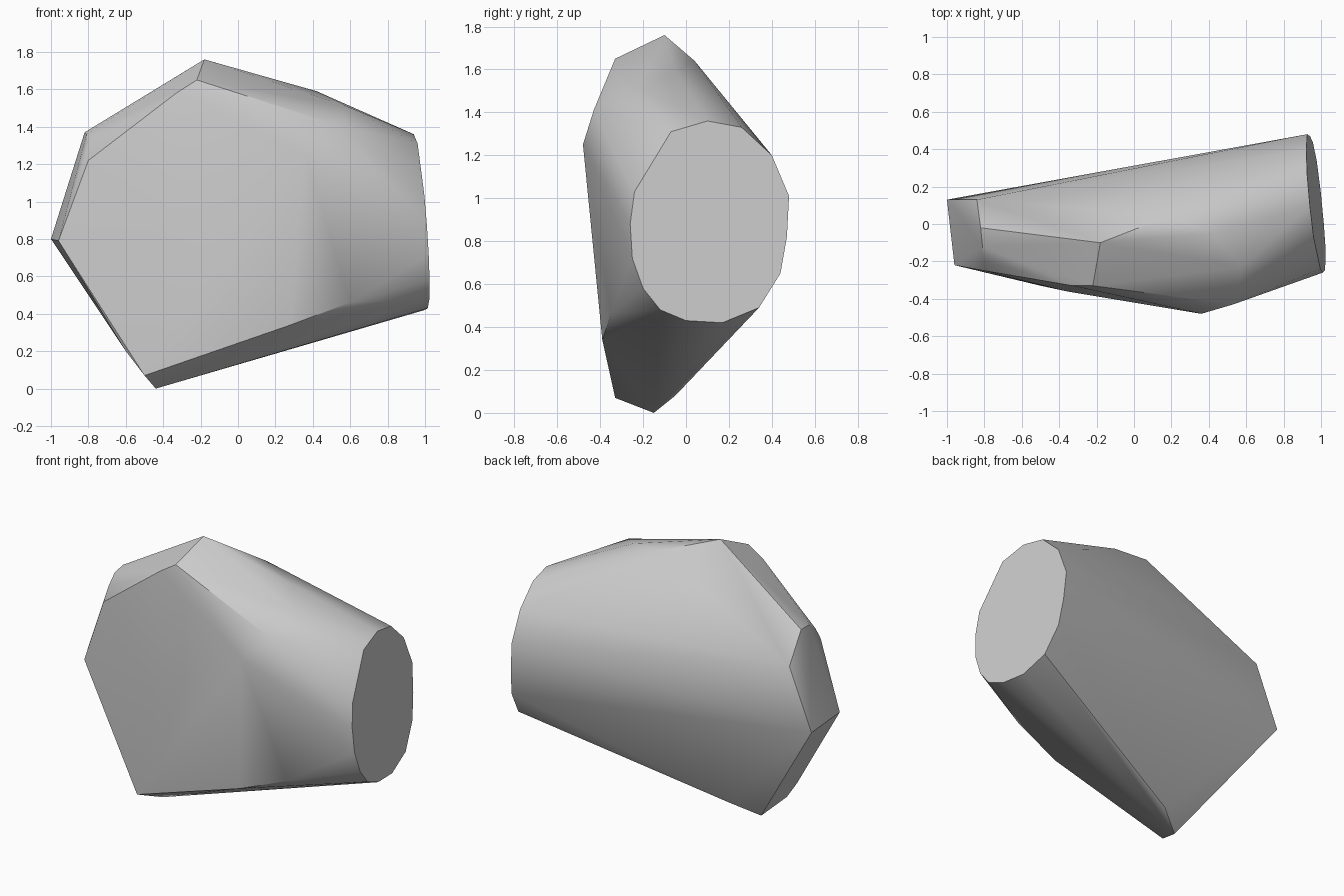
import bpy
import bmesh
import math

default_cube = bpy.data.objects.get("Cube")
if default_cube:
    bpy.data.objects.remove(default_cube, do_unlink=True)


def make_material(name, colour):
    material = bpy.data.materials.new(name)
    material.use_nodes = True
    material.diffuse_color = colour
    shader = next(n for n in material.node_tree.nodes if n.type == "BSDF_PRINCIPLED")
    shader.inputs["Base Color"].default_value = colour
    return material


def cap_point(y, z):
    """Place a rim point on the slightly leaning plane of the flat end."""
    return (1.045 - 0.1 * y - 0.07 * z, y, z)


def hull_object(name, points, material):
    """Wrap a convex skin around the points and merge its flat areas."""
    bm = bmesh.new()
    for point in points:
        bm.verts.new(point)
    result = bmesh.ops.convex_hull(bm, input=bm.verts[:])
    spare = set(result["geom_interior"]) | set(result["geom_unused"])
    spare_verts = [v for v in spare if isinstance(v, bmesh.types.BMVert) and not v.link_faces]
    bmesh.ops.delete(bm, geom=spare_verts, context="VERTS")
    bmesh.ops.dissolve_limit(bm, angle_limit=math.radians(0.5),
                             verts=bm.verts[:], edges=bm.edges[:])
    bmesh.ops.recalc_face_normals(bm, faces=bm.faces[:])
    mesh = bpy.data.meshes.new(name)
    bm.to_mesh(mesh)
    bm.free()
    mesh.materials.append(material)
    obj = bpy.data.objects.new(name, mesh)
    bpy.context.collection.objects.link(obj)
    return obj


# Rounded flat end
rim = [(0.1, 1.36), (0.26, 1.33), (0.4, 1.2), (0.48, 1.01), (0.47, 0.82),
       (0.44, 0.65), (0.34, 0.49), (0.17, 0.42), (0, 0.43), (-0.12, 0.48),
       (-0.2, 0.58), (-0.25, 0.72), (-0.26, 0.88), (-0.24, 1.03), (-0.07, 1.31)]

# Upper ridge and shoulder
ridge = [(-0.18, -0.1, 1.76), (-0.22, -0.33, 1.65), (0.18, 0.04, 1.64),
         (0.42, -0.05, 1.59), (0.58, -0.23, 1.51), (0.53, -0.43, 1.41)]

# Broad front face
front = [(0.36, -0.48, 1.25), (-0.33, -0.33, 1.58), (-0.36, -0.36, 0.8),
         (0.28, -0.39, 0.34), (0.6, -0.35, 0.46)]

# Narrow chipped end
chipped_end = [(-1, 0.13, 0.8), (-0.96, -0.22, 0.79), (-0.82, -0.02, 1.37),
               (-0.81, -0.12, 1.36), (-0.8, -0.2, 1.3), (-0.8, -0.25, 1.22),
               (-0.84, 0.13, 1.19)]

# Foot
foot = [(-0.44, -0.15, 0), (-0.5, -0.33, 0.07), (-0.6, -0.29, 0.2),
        (-0.28, -0.05, 0.08)]

stone_grey = make_material("stone grey", (0.6, 0.6, 0.6, 1))
points = [cap_point(y, z) for y, z in rim] + ridge + front + chipped_end + foot
rock = hull_object("rock", points, stone_grey)

# Soft facets with sharp chipped edges
bpy.ops.object.select_all(action="DESELECT")
rock.select_set(True)
bpy.context.view_layer.objects.active = rock
bpy.ops.object.shade_smooth_by_angle(angle=math.radians(30))
